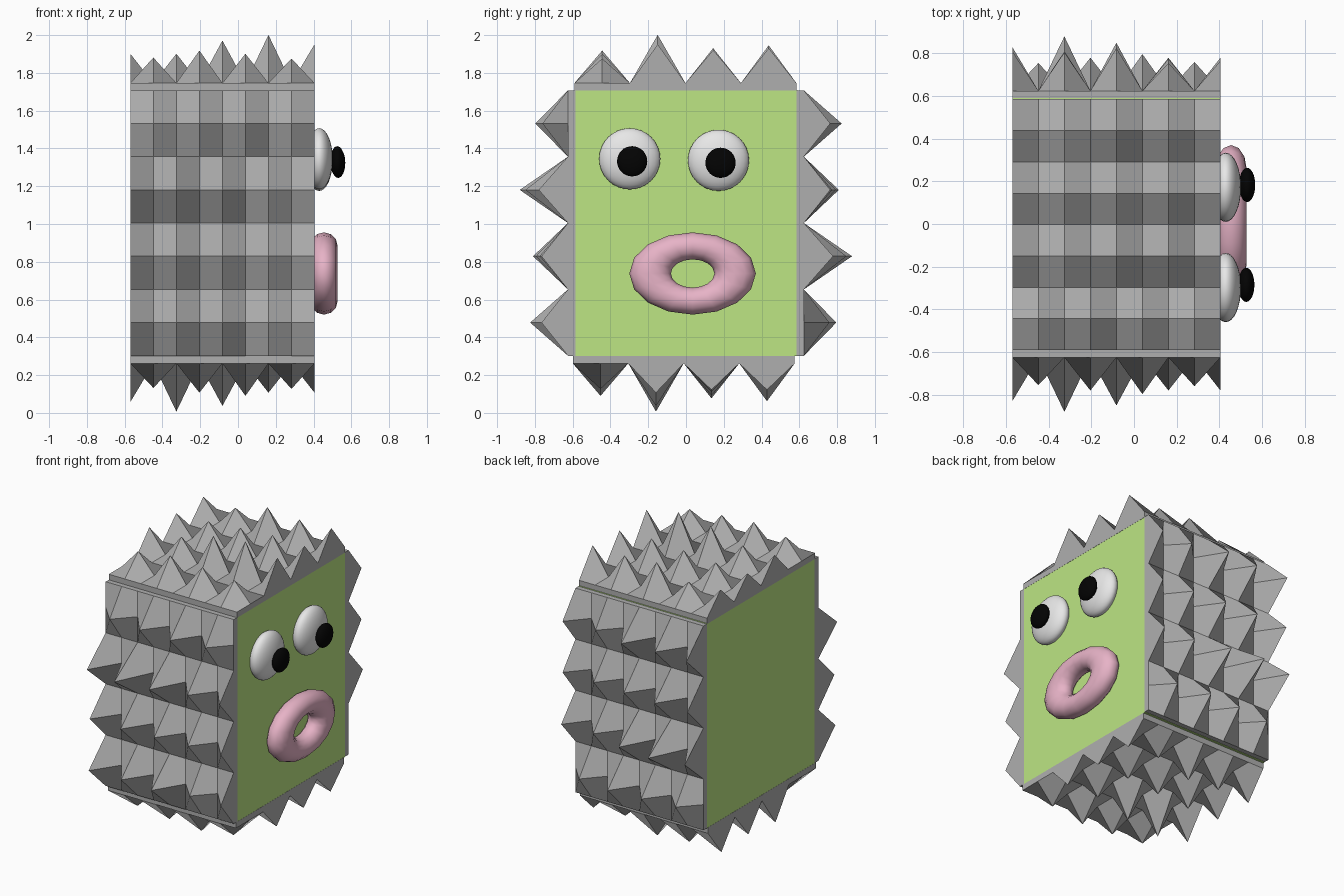
import bpy, bmesh
from mathutils import Matrix, Vector

if "Cube" in bpy.data.objects:
    bpy.data.objects.remove(bpy.data.objects["Cube"])

def material(name, rgb):
    m = bpy.data.materials.new(name)
    m.diffuse_color = (*rgb, 1)
    m.use_nodes = True
    m.node_tree.nodes["Principled BSDF"].inputs["Base Color"].default_value = m.diffuse_color
    return m

GREEN = material("light green", (0.51, 0.79, 0.23))
GREY = material("grey", (0.43, 0.43, 0.43))
WHITE = material("white", (0.85, 0.85, 0.85))
BLACK = material("black", (0.001, 0.001, 0.001))
PINK = material("pink", (0.80, 0.45, 0.57))

CX, WIDTH = -0.0825, 0.975      # body centre and size along x
CZ = 1.005                      # body centre height
PLATE = 0.04                    # thickness under the spikes

# Spike heights: row 0 sits on odd columns, the other rows on even columns
ROWS = [
    (1, [0.135, 0.172, 0.155, 0.13]),
    (0, [0.155, 0.155, 0.225, 0.255, 0.205]),
    (0, [0.14, 0.15, 0.17, 0.185, 0.175]),
    (0, [0.14, 0.13, 0.20, 0.18, 0.185]),
]

def finish(name, bm, mat, smooth=False):
    mesh = bpy.data.meshes.new(name)
    bm.to_mesh(mesh)
    bm.free()
    mesh.materials.append(mat)
    for p in mesh.polygons:
        p.use_smooth = smooth
    ob = bpy.data.objects.new(name, mesh)
    bpy.context.collection.objects.link(ob)
    return ob

def spike_plate(name, length, origin, u, v, n, turn=0):
    """8 x 8 grid of quads on a thin slab, with grid points pulled up into spikes."""
    bm = bmesh.new()
    grid = [[bm.verts.new((WIDTH * (i / 8 - 0.5), length * (j / 8 - 0.5), PLATE))
             for i in range(9)] for j in range(9)]
    for r, (start, heights) in enumerate(ROWS):
        for k, h in enumerate(heights):
            grid[2 * r + 1][start + 2 * k].co.z += h
    for j in range(8):
        for i in range(8):
            quad = [grid[j][i], grid[j][i + 1], grid[j + 1][i + 1], grid[j + 1][i]]
            bm.faces.new(quad[turn:] + quad[:turn])   # turn picks the fold diagonal
    # slab sides and underside
    rim = [e for e in bm.edges if e.is_boundary]
    new = bmesh.ops.extrude_edge_only(bm, edges=rim)["geom"]
    for vert in (g for g in new if isinstance(g, bmesh.types.BMVert)):
        vert.co.z = 0
    bmesh.ops.holes_fill(bm, edges=[e for e in bm.edges if e.is_boundary], sides=0)
    bmesh.ops.recalc_face_normals(bm, faces=bm.faces)
    m = Matrix((u, v, n)).transposed().to_4x4()
    bm.transform(Matrix.Translation(origin) @ m)
    return finish(name, bm, GREY)

def ellipsoid(name, centre, radii, mat):
    bm = bmesh.new()
    bmesh.ops.create_uvsphere(bm, u_segments=32, v_segments=16, radius=1)
    bm.transform(Matrix.Translation(centre) @ Matrix.Diagonal((*radii, 1)))
    return finish(name, bm, mat, True)

# Green box body
bm = bmesh.new()
bmesh.ops.create_cube(bm, size=1)
bm.transform(Matrix.Translation((CX, 0, CZ)) @ Matrix.Diagonal((WIDTH - 0.002, 1.18, 1.41, 1)))
finish("body", bm, GREEN)

# Spiked plates on the four sides around the face
spike_plate("top_spikes", 1.175, (CX, -0.003, 1.706), (1, 0, 0), (0, 1, 0), (0, 0, 1), 1)
spike_plate("bottom_spikes", 1.175, (CX, -0.012, 0.302), (-1, 0, 0), (0, 1, 0), (0, 0, -1), 1)
spike_plate("rear_spikes", 1.405, (CX, 0.584, CZ), (-1, 0, 0), (0, 0, 1), (0, 1, 0))
spike_plate("front_spikes", 1.405, (CX, -0.585, CZ), (-1, 0, 0), (0, 0, -1), (0, -1, 0))

# Eyes and pupils
for side, y, z, py, px in (("left", -0.298, 1.345, -0.285, 0.526),
                           ("right", 0.172, 1.337, 0.183, 0.530)):
    ellipsoid(side + "_eye", (0.43, y, z), (0.071, 0.162, 0.162), WHITE)
    ellipsoid(side + "_pupil", (px, py, z - 0.013), (0.038, 0.08, 0.08), BLACK)

# Ring mouth, an oval torus facing +x
bpy.ops.mesh.primitive_torus_add(major_segments=16, minor_segments=12,
                                 major_radius=0.225, minor_radius=0.11)
mouth = bpy.context.object
mouth.name = "mouth"
turn = Matrix(((0, 0, 1), (1, 0, 0), (0, 1, 0))).to_4x4()
mouth.data.transform(Matrix.Translation((0.455, 0.035, 0.738))
                     @ Matrix.Diagonal((0.66, 1, 0.65, 1)) @ turn)
mouth.data.materials.append(PINK)
bpy.ops.object.shade_smooth()
